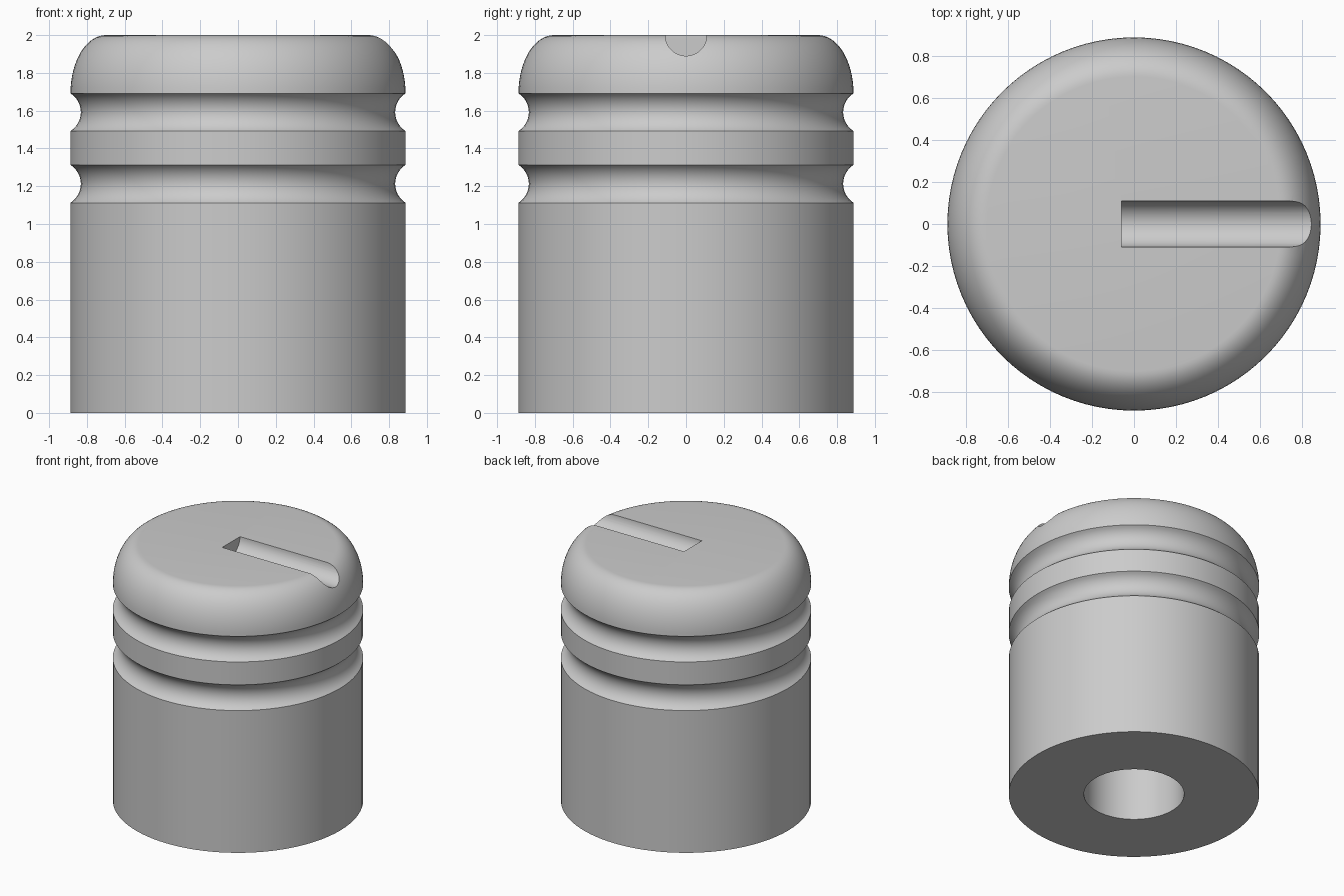
import bpy, bmesh, math
from mathutils import Matrix

if "Cube" in bpy.data.objects:
    bpy.data.objects.remove(bpy.data.objects["Cube"])

R = 0.887          # outer radius
HOLE_R = 0.355     # bottom socket radius
HOLE_DEPTH = 1.0
SEGMENTS = 96

grey = bpy.data.materials.new("plain grey")
grey.diffuse_color = (0.6, 0.6, 0.6, 1)
grey.use_nodes = True
grey.node_tree.nodes["Principled BSDF"].inputs["Base Color"].default_value = grey.diffuse_color


def groove(z0, z1, depth=0.055, steps=12):
    """Circular-arc groove profile between two heights."""
    half = (z1 - z0) / 2
    r = (half ** 2 + depth ** 2) / (2 * depth)
    span = math.asin(half / r)
    cx, cz = R - depth + r, (z0 + z1) / 2
    angles = [-span + 2 * span * i / steps for i in range(steps + 1)]
    return [(cx - r * math.cos(a), cz + r * math.sin(a)) for a in angles]


def rounded_top(flat_r, z0, z1, steps=16):
    """Quarter-ellipse shoulder up to the flat top."""
    angles = [math.pi / 2 * i / steps for i in range(1, steps + 1)]
    return [(flat_r + (R - flat_r) * math.cos(a), z0 + (z1 - z0) * math.sin(a))
            for a in angles]


def make_object(name, bm):
    bmesh.ops.recalc_face_normals(bm, faces=bm.faces)
    mesh = bpy.data.meshes.new(name)
    bm.to_mesh(mesh)
    bm.free()
    mesh.materials.append(grey)
    obj = bpy.data.objects.new(name, mesh)
    bpy.context.collection.objects.link(obj)
    return obj


# Grooved body with bottom socket, turned from one profile
profile = [(HOLE_R, HOLE_DEPTH), (HOLE_R, 0), (R, 0)]
profile += groove(1.112, 1.313) + groove(1.492, 1.692)
profile += rounded_top(0.70, 1.692, 2.0)
bm = bmesh.new()
verts = [bm.verts.new((x, 0, z)) for x, z in profile]
edges = [bm.edges.new(pair) for pair in zip(verts, verts[1:])]
bmesh.ops.spin(bm, geom=verts + edges, cent=(0, 0, 0), axis=(0, 0, 1),
               angle=2 * math.pi, steps=SEGMENTS, use_merge=False)
bmesh.ops.remove_doubles(bm, verts=bm.verts, dist=1e-4)
bmesh.ops.holes_fill(bm, edges=[e for e in bm.edges if e.is_boundary], sides=0)
body = make_object("grooved_body", bm)

# Half-round slot cut from near the centre out through the shoulder
x0, x1 = -0.06, 1.2
bm = bmesh.new()
bmesh.ops.create_cone(bm, cap_ends=True, segments=48, radius1=0.11, radius2=0.11,
                      depth=x1 - x0,
                      matrix=Matrix.Translation(((x0 + x1) / 2, 0, 2.0))
                      @ Matrix.Rotation(math.pi / 2, 4, 'Y'))
cutter = make_object("slot_cutter", bm)
cutter.hide_render = True

cut = body.modifiers.new("slot", 'BOOLEAN')
cut.operation = 'DIFFERENCE'
cut.solver = 'EXACT'
cut.object = cutter

bpy.context.view_layer.objects.active = body
body.select_set(True)
bpy.ops.object.modifier_apply(modifier=cut.name)
bpy.data.objects.remove(cutter)

# Smooth curves, crisp rims
bpy.ops.object.shade_smooth_by_angle(angle=math.radians(30))
